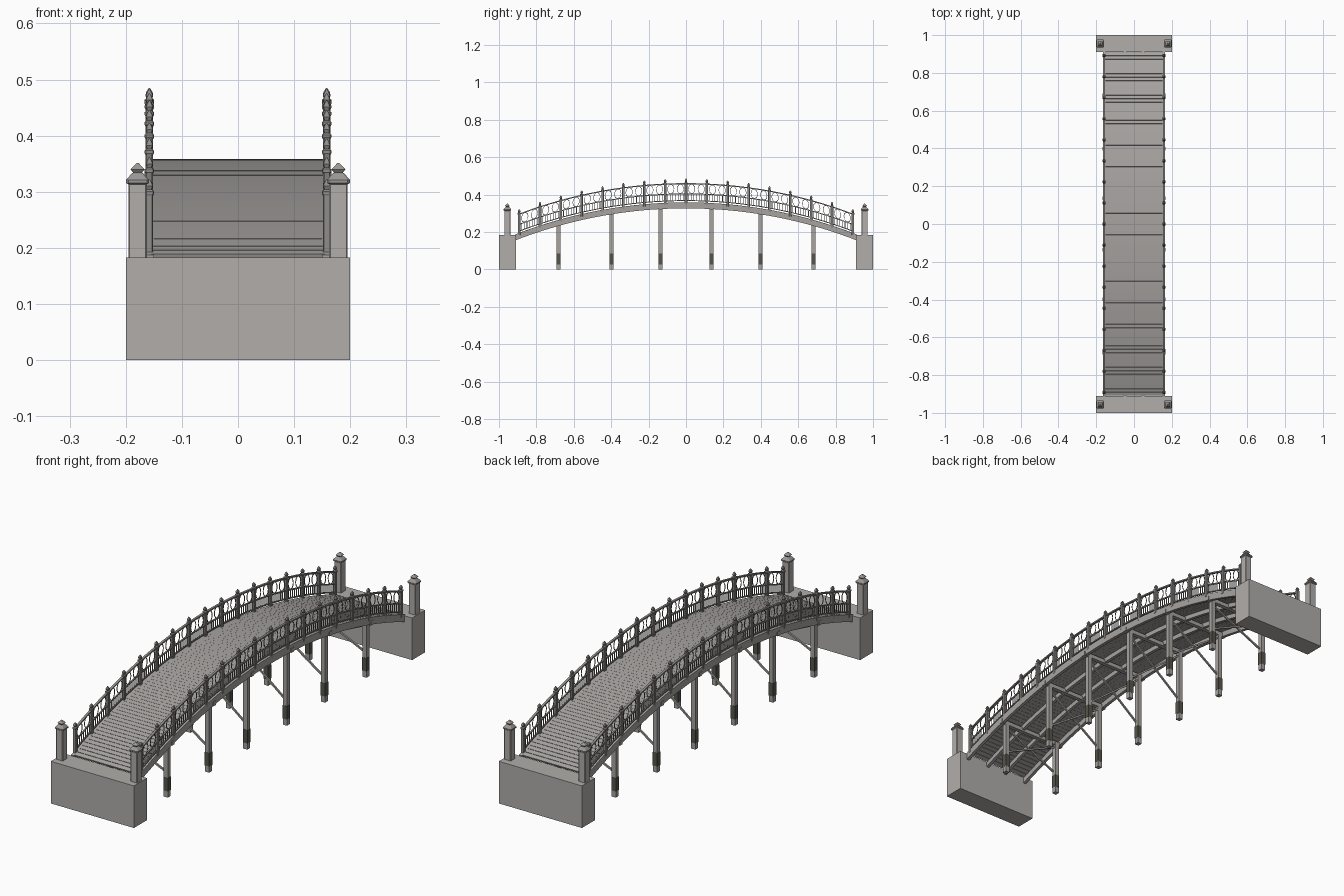
import bpy, bmesh, math
from mathutils import Matrix, Vector

if "Cube" in bpy.data.objects:
    bpy.data.objects.remove(bpy.data.objects["Cube"])

R, CROWN, END = 2.52, 0.358, 0.908     # deck arc radius, crown height, half span


def arc(y):
    return CROWN - R + math.sqrt(R * R - y * y)


def slope(y):
    return -math.asin(y / R)


def material(name, rgb):
    m = bpy.data.materials.new(name)
    m.diffuse_color = (*rgb, 1)
    m.use_nodes = True
    m.node_tree.nodes["Principled BSDF"].inputs["Base Color"].default_value = m.diffuse_color
    return m


STONE = material("pale grey stone", (0.44, 0.42, 0.405))
WOOD = material("weathered planks", (0.39, 0.37, 0.36))
BEAM = material("grey timber", (0.39, 0.37, 0.355))
CAP = material("grey cap stone", (0.33, 0.315, 0.305))
IRON = material("painted iron", (0.28, 0.27, 0.26))
ALGAE = material("dark waterline", (0.09, 0.09, 0.07))


def finish(bm, name, mat):
    bmesh.ops.recalc_face_normals(bm, faces=bm.faces)
    mesh = bpy.data.meshes.new(name)
    bm.to_mesh(mesh)
    bm.free()
    mesh.materials.append(mat)
    ob = bpy.data.objects.new(name, mesh)
    bpy.context.collection.objects.link(ob)
    return ob


def box(bm, centre, size, rot=None):
    m = Matrix.Translation(centre) @ (rot or Matrix()) @ Matrix.Diagonal((*size, 1))
    bmesh.ops.create_cube(bm, size=1, matrix=m)


def rod(bm, a, b, w, d):
    """Square bar from a to b."""
    a, b = Vector(a), Vector(b)
    v = b - a
    box(bm, (a + b) / 2, (w, d, v.length), v.to_track_quat('Z', 'Y').to_matrix().to_4x4())


def bridge(bm, loops, closed=False):
    """Skin a series of vertex loops."""
    n = len(loops[0])
    pairs = list(zip(loops, loops[1:]))
    if closed:
        pairs.append((loops[-1], loops[0]))
    for p, q in pairs:
        for i in range(n):
            j = (i + 1) % n
            bm.faces.new((p[i], p[j], q[j], q[i]))
    if not closed:
        bm.faces.new(loops[0])
        bm.faces.new(loops[-1])


def arc_bar(bm, x, w, z0, z1, end=END, steps=48):
    """Rectangular bar following the deck arc."""
    loops = []
    for i in range(steps + 1):
        y = -end + 2 * end * i / steps
        loops.append([bm.verts.new((x + dx * w / 2, y, arc(y) + dz))
                      for dx, dz in ((-1, z0), (1, z0), (1, z1), (-1, z1))])
    bridge(bm, loops)


def turned(bm, x, y, z, profile, c):
    """Chamfered square column through (half width, height) pairs."""
    shape = ((1, -c), (1, c), (c, 1), (-c, 1), (-1, c), (-1, -c), (-c, -1), (c, -1))
    bridge(bm, [[bm.verts.new((x + r * a, y + r * b, z + h)) for a, b in shape]
                for r, h in profile])


def oval(bm, x, y, h, ry, rz, t, n=14):
    """Upright oval ring, sheared to follow the arc."""
    loops = []
    for i in range(n):
        a = 2 * math.pi * i / n
        ring = []
        for dx, dr in ((-t, -t), (t, -t), (t, t), (-t, t)):
            yy = y + (ry + dr) * math.cos(a)
            ring.append(bm.verts.new((x + dx, yy, arc(yy) + h + (rz + dr) * math.sin(a))))
        loops.append(ring)
    bridge(bm, loops, True)


# Abutments
bm = bmesh.new()
for s in (-1, 1):
    box(bm, (0, s * 0.955, 0.0915), (0.4, 0.09, 0.183))
finish(bm, "abutments", STONE)

# Corner pillars and their caps
bm, caps = bmesh.new(), bmesh.new()
for sx in (-1, 1):
    for sy in (-1, 1):
        turned(bm, sx * 0.179, sy * 0.955, 0.183, [(0.0165, 0), (0.0165, 0.132)], 0.86)
        turned(caps, sx * 0.179, sy * 0.955, 0.183,
               [(0.0165, 0.130), (0.0205, 0.133), (0.0205, 0.138), (0.011, 0.149),
                (0.008, 0.151), (0.0125, 0.157), (0.002, 0.168)], 0.8)
finish(bm, "pillars", STONE)
finish(caps, "pillar_caps", CAP)

# Deck planks
bm = bmesh.new()
N = 96
for i in range(N):
    y = -END + 2 * END * (i + 0.5) / N
    box(bm, (0, y, arc(y) - 0.004), (0.308, 2 * END / N * 0.985, 0.008),
        Matrix.Rotation(slope(y), 4, 'X'))
finish(bm, "deck_planks", WOOD)

# Curved edge beams and inner stringers
bm = bmesh.new()
for s in (-1, 1):
    arc_bar(bm, s * 0.157, 0.014, -0.032, 0.0, 0.912)
    arc_bar(bm, s * 0.048, 0.014, -0.028, -0.0075, 0.912)
finish(bm, "stringers", BEAM)

# Pile bents with cross beams and diagonal braces
piles, beams, bands = bmesh.new(), bmesh.new(), bmesh.new()
PX = 0.137
for y in (-0.682, -0.398, -0.136, 0.136, 0.398, 0.682):
    top = arc(y) - 0.02
    box(beams, (0, y, arc(y) - 0.024), (0.334, 0.018, 0.018))
    for s in (-1, 1):
        box(piles, (s * PX, y, top / 2), (0.02, 0.02, top))
        box(bands, (s * PX, y, 0.056), (0.0215, 0.0215, 0.058))
        rod(beams, (-s * PX, y + s * 0.004, top - 0.02), (s * PX, y + s * 0.004, 0.10), 0.007, 0.007)
finish(piles, "piles", BEAM)
finish(beams, "cross_beams_and_braces", BEAM)
finish(bands, "waterline_bands", ALGAE)

# Railings: posts, rails, pickets and oval ornaments
posts, rails, fill = bmesh.new(), bmesh.new(), bmesh.new()
STEP, X = 0.1115, 0.158
for s in (-1, 1):
    x = s * X
    for z0, z1, w in ((0.007, 0.012, 0.006), (0.043, 0.048, 0.006), (0.097, 0.103, 0.010)):
        arc_bar(rails, x, w, z0, z1, 8 * STEP)
    for i in range(-8, 9):
        y = i * STEP
        turned(posts, x, y, arc(y),
               [(0.0068, -0.012), (0.0068, 0.098), (0.0082, 0.101), (0.0082, 0.106),
                (0.0045, 0.109), (0.0068, 0.115), (0.0055, 0.120), (0.001, 0.127)], 0.75)
        if i == 8:
            continue
        for k in range(1, 8):
            yy = y + STEP * k / 8
            box(fill, (x, yy, arc(yy) + 0.0275), (0.003, 0.003, 0.034))
        for k in (0.27, 0.73):
            oval(fill, x, y + STEP * k, 0.0725, 0.0175, 0.0245, 0.0013)
finish(posts, "railing_posts", IRON)
finish(rails, "railing_rails", IRON)
finish(fill, "railing_infill", IRON)
